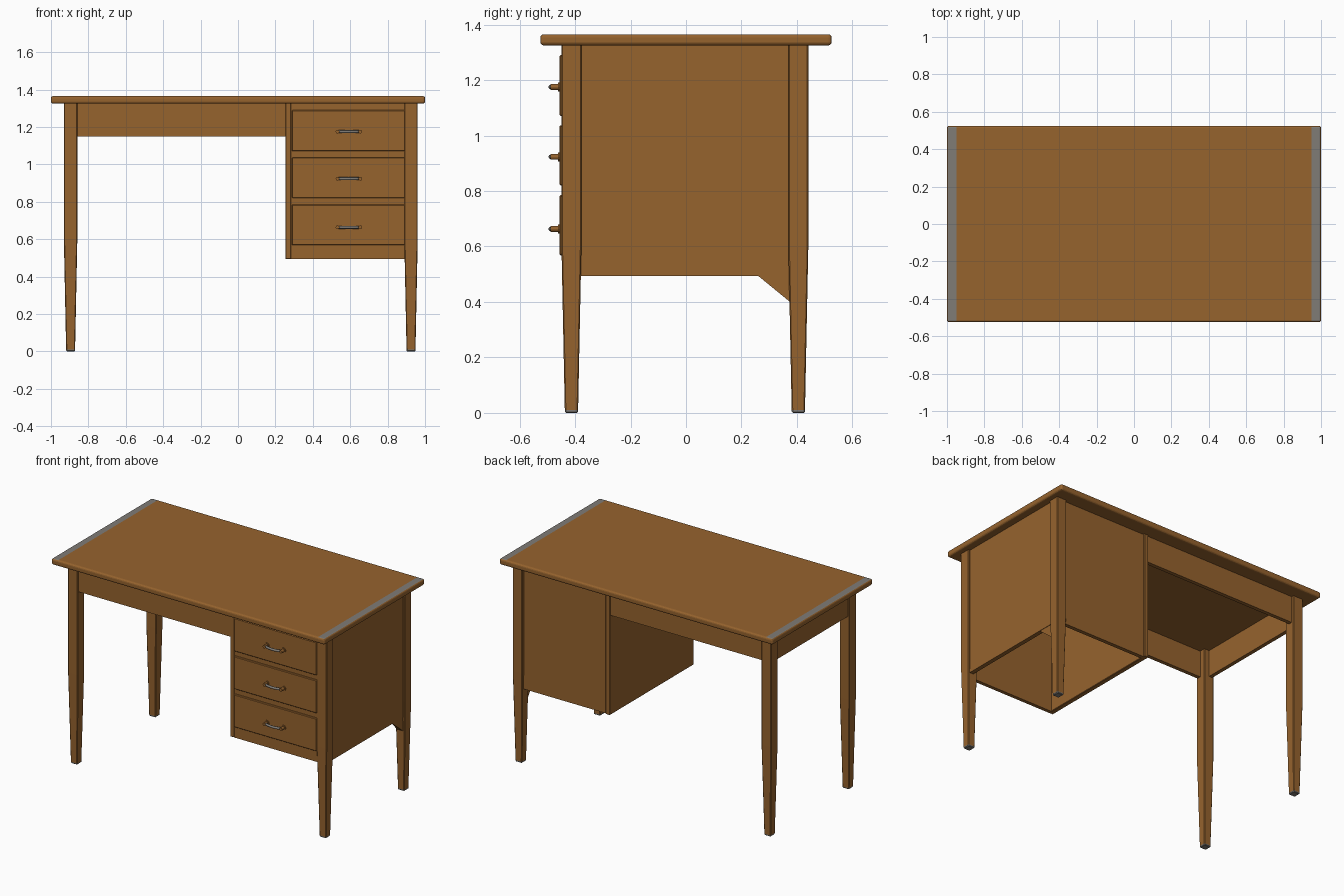
import bpy, bmesh, math
from mathutils import Vector

if "Cube" in bpy.data.objects:
    bpy.data.objects.remove(bpy.data.objects["Cube"])


def material(name, rgb):
    m = bpy.data.materials.new(name)
    m.diffuse_color = (*rgb, 1.0)
    m.use_nodes = True
    m.node_tree.nodes["Principled BSDF"].inputs["Base Color"].default_value = m.diffuse_color
    return m


WOOD = material("warm brown wood", (0.305, 0.125, 0.027))
GREY = material("worn grey metal", (0.215, 0.20, 0.18))


def finish(name, bm, mats=(WOOD,), bevel=0.0, segments=1, smooth=False):
    bmesh.ops.recalc_face_normals(bm, faces=bm.faces)
    mesh = bpy.data.meshes.new(name)
    bm.to_mesh(mesh)
    bm.free()
    ob = bpy.data.objects.new(name, mesh)
    bpy.context.collection.objects.link(ob)
    for m in mats:
        mesh.materials.append(m)
    if bevel:
        mod = ob.modifiers.new("rounded edges", "BEVEL")
        mod.width, mod.segments = bevel, segments
    if smooth:
        for p in mesh.polygons:
            p.use_smooth = True
    return ob


def box_mesh(x, y, z):
    bm = bmesh.new()
    bmesh.ops.create_cube(bm, size=1)
    for v in bm.verts:
        v.co = [(a + b) / 2 + c * (b - a) for (a, b), c in zip((x, y, z), v.co)]
    return bm


def box(name, x, y, z, bevel=0.0):
    return finish(name, box_mesh(x, y, z), bevel=bevel)


# Desktop with rounded rim and a grey strip across each end of the upper face
bm = box_mesh((-1, 1), (-0.525, 0.525), (1.325, 1.365))
bmesh.ops.bevel(bm, geom=bm.edges[:], offset=0.012, segments=3, profile=0.5, affect="EDGES")
for x in (-0.95, 0.95):
    bmesh.ops.bisect_plane(bm, geom=bm.verts[:] + bm.edges[:] + bm.faces[:],
                           plane_co=(x, 0, 0), plane_no=(1, 0, 0))
bm.normal_update()
for f in bm.faces:
    if f.normal.z > 0.8 and abs(f.calc_center_median().x) > 0.95:
        f.material_index = 1
finish("desktop", bm, (WOOD, GREY))


# Square legs that taper towards grey-tipped feet
def leg(name, cx, cy):
    bm = bmesh.new()
    rings = []
    for z, h in ((0, 0.0235), (0.01, 0.024), (0.60, 0.036), (1.33, 0.036)):
        rings.append([bm.verts.new((cx + sx * h, cy + sy * h, z))
                      for sx, sy in ((-1, -1), (1, -1), (1, 1), (-1, 1))])
    for i, (a, b) in enumerate(zip(rings, rings[1:])):
        for k in range(4):
            f = bm.faces.new((a[k], a[(k + 1) % 4], b[(k + 1) % 4], b[k]))
            f.material_index = 1 if i == 0 else 0
    bm.faces.new(rings[0]).material_index = 1
    bm.faces.new(rings[-1])
    finish(name, bm, (WOOD, GREY), bevel=0.004)


for side, x in (("left", -0.895), ("right", 0.925)):
    for end, y in (("front", -0.413), ("back", 0.405)):
        leg(f"{end}_{side}_leg", x, y)

# Aprons under the desktop
APRON = (1.15, 1.33)
box("front_apron", (-0.87, 0.26), (-0.44, -0.415), APRON)
box("back_apron", (-0.87, 0.26), (0.40, 0.425), APRON)
box("left_apron", (-0.92, -0.895), (-0.39, 0.38), APRON)

# Drawer cabinet, open underneath
CAB = (0.493, 1.33)
box("cabinet_inner_side", (0.253, 0.285), (-0.445, 0.435), CAB, 0.003)
box("cabinet_outer_side", (0.92, 0.948), (-0.39, 0.38), CAB)
box("cabinet_back", (0.28, 0.90), (0.40, 0.425), CAB)
box("cabinet_front", (0.28, 0.895), (-0.443, -0.42), CAB)

# Small corner brace below the outer side, next to the back leg
bm = bmesh.new()
ends = [[bm.verts.new((x, y, z)) for y, z in ((y0, 0.494), (0.375, 0.494), (0.375, 0.40))]
        for x, y0 in ((0.90, 0.31), (0.945, 0.26))]
bm.faces.new(ends[0])
bm.faces.new(ends[1])
for k in range(3):
    j = (k + 1) % 3
    bm.faces.new((ends[0][k], ends[0][j], ends[1][j], ends[1][k]))
finish("corner_brace", bm)


# Bowed pull bar swept along a short arc
def pull_bar(name, cx, z):
    n, sides, r = 8, 8, 0.008
    bm = bmesh.new()
    rings = []
    for i in range(n + 1):
        t = -1 + 2 * i / n
        c = Vector((cx + 0.055 * t, -0.478 - 0.010 * (1 - t * t), z))
        rings.append([bm.verts.new(c + Vector((0, r * math.cos(a), r * math.sin(a))))
                      for a in (2 * math.pi * k / sides for k in range(sides))])
    for a, b in zip(rings, rings[1:]):
        for k in range(sides):
            j = (k + 1) % sides
            bm.faces.new((a[k], a[j], b[j], b[k]))
    bm.faces.new(rings[0])
    bm.faces.new(rings[-1])
    finish(name, bm, (GREY,), smooth=True)


# Round post and base plate at each end of a pull
def post(name, x, z):
    bm = bmesh.new()
    for r, y0, y1 in ((0.016, -0.462, -0.453), (0.010, -0.488, -0.455)):
        new = bmesh.ops.create_cone(bm, cap_ends=True, segments=12, radius1=r,
                                    radius2=r, depth=y1 - y0)["verts"]
        for v in new:
            v.co = (x + v.co.x, (y0 + y1) / 2 + v.co.z, z + v.co.y)
    finish(name, bm)


# Three drawers, each with a bar pull
for label, z0, z1, hz in (("top", 1.07, 1.29, 1.175),
                          ("middle", 0.82, 1.037, 0.923),
                          ("bottom", 0.568, 0.785, 0.663)):
    box(f"{label}_drawer_front", (0.288, 0.893), (-0.456, -0.44), (z0, z1), 0.004)
    pull_bar(f"{label}_drawer_pull", 0.593, hz)
    for side, x in (("left", 0.532), ("right", 0.654)):
        post(f"{label}_pull_{side}_post", x, hz)
